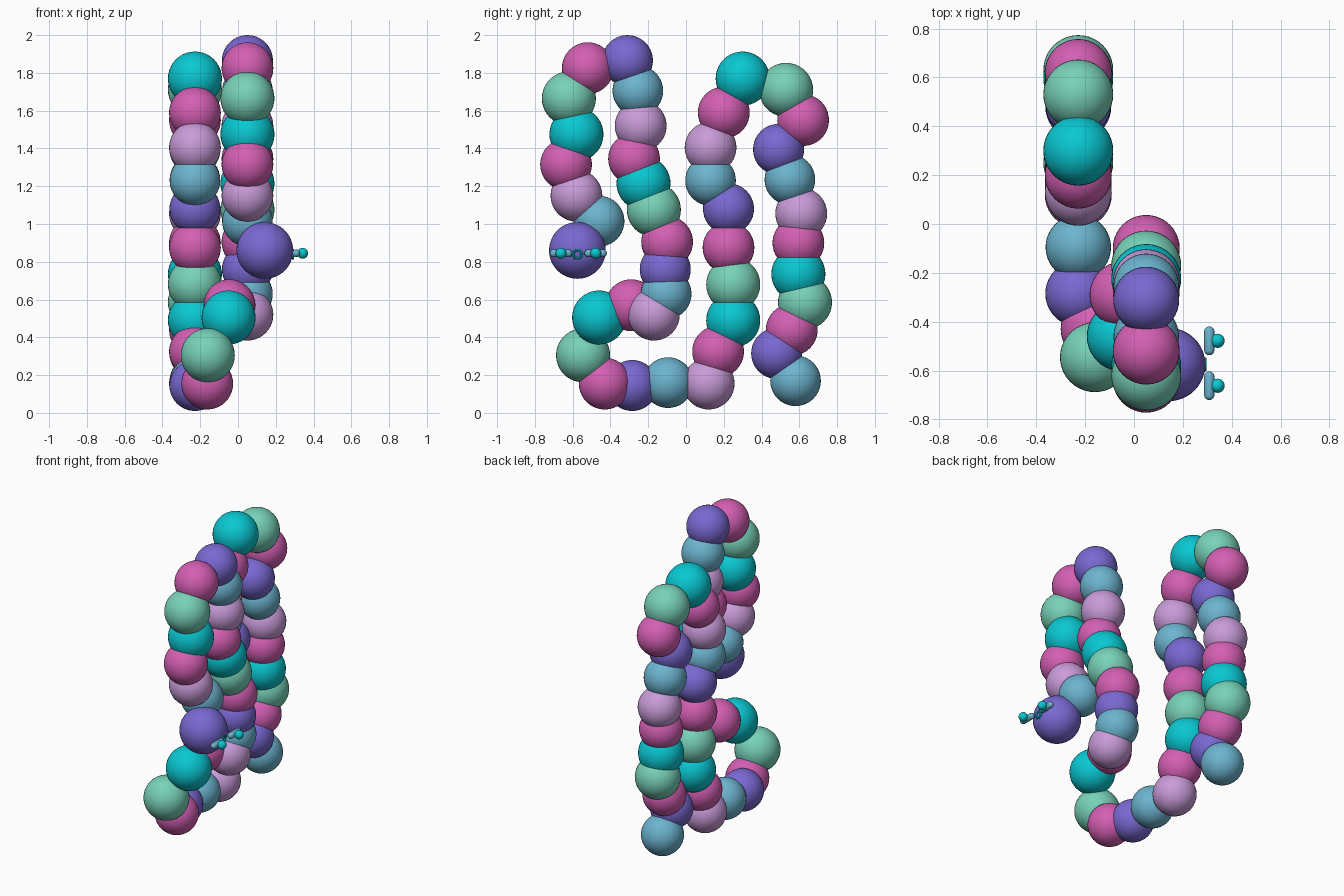
import bpy, bmesh, math
from mathutils import Vector, Matrix

if "Cube" in bpy.data.objects:
    bpy.data.objects.remove(bpy.data.objects["Cube"])


def material(name, hexcode):
    m = bpy.data.materials.new(name)
    rgb = [int(hexcode[i:i + 2], 16) / 255 for i in (0, 2, 4)]
    lin = [c / 12.92 if c <= 0.04045 else ((c + 0.055) / 1.055) ** 2.4 for c in rgb]
    m.diffuse_color = (*lin, 1)
    m.use_nodes = True
    m.node_tree.nodes["Principled BSDF"].inputs["Base Color"].default_value = m.diffuse_color
    return m


MATS = {
    "blue": material("soft blue", "6CB4CF"),
    "purple": material("purple", "7A68D2"),
    "pink": material("pink", "D45FB3"),
    "green": material("mint green", "78D2B8"),
    "teal": material("bright teal", "09C8D2"),
    "lilac": material("lilac", "C99BD9"),
}


def finish(name, bm, colour):
    me = bpy.data.meshes.new(name)
    bm.to_mesh(me)
    bm.free()
    for p in me.polygons:
        p.use_smooth = True
    me.materials.append(MATS[colour])
    ob = bpy.data.objects.new(name, me)
    bpy.context.collection.objects.link(ob)
    return ob


def ball(name, centre, r, colour, seg=40):
    bm = bmesh.new()
    bmesh.ops.create_uvsphere(bm, u_segments=seg, v_segments=seg // 2, radius=r,
                              matrix=Matrix.Translation(centre))
    return finish(name, bm, colour)


def capsule(name, a, b, r, colour):
    # sphere stretched apart at its equator to reach from a to b
    a, b = Vector(a), Vector(b)
    half = (b - a).length / 2
    rot = (b - a).to_track_quat('Z', 'Y').to_matrix().to_4x4()
    bm = bmesh.new()
    bmesh.ops.create_uvsphere(bm, u_segments=16, v_segments=11, radius=r)
    for v in bm.verts:
        v.co.z += half if v.co.z > 0 else -half
    bmesh.ops.transform(bm, matrix=Matrix.Translation((a + b) / 2) @ rot, verts=bm.verts)
    return finish(name, bm, colour)


# Bead chain from tail to neck, as (y, z)
PATH = [
    (.58, .17), (.48, .315), (.56, .44), (.63, .585), (.595, .735), (.595, .90), (.61, 1.055),
    (.55, 1.235), (.49, 1.395), (.62, 1.55), (.53, 1.71), (.30, 1.77), (.20, 1.59), (.13, 1.405),
    (.13, 1.23), (.225, 1.08), (.225, .875), (.25, .68), (.25, .49), (.17, .325), (.12, .155),
    (-.095, .16), (-.285, .145), (-.43, .155), (-.545, .305), (-.46, .505), (-.29, .57), (-.17, .52),
    (-.105, .63), (-.11, .76), (-.10, .905), (-.17, 1.075), (-.225, 1.215), (-.275, 1.345),
    (-.24, 1.52), (-.255, 1.705), (-.31, 1.865), (-.52, 1.825), (-.62, 1.665), (-.58, 1.475),
    (-.635, 1.315), (-.58, 1.15), (-.46, 1.015)]
CYCLE = ["blue", "purple", "pink", "green", "teal", "pink", "lilac"]
RADIUS = {"blue": .134, "purple": .135, "pink": .137, "green": .143, "teal": .143, "lilac": .137}
CROSSOVER = {23: -.163, 24: -.16, 25: -.05, 26: -.045}  # beads stepping between the two strands

for i, (y, z) in enumerate(PATH):
    x = CROSSOVER.get(i, -.228 if i < 23 else .05)
    colour = CYCLE[i % 7]
    ball(f"bead_{i + 1:02d}", (x, y, z), RADIUS[colour], colour)

# Head
HY, HZ = -.575, .86
ball("head", (.142, HY, HZ), .15, "purple", 48)

# Face on the +x side: bar, stalk and eye ball on each side
FY, FZ = -.57, .845
for s, side in ((-1, "left"), (1, "right")):
    y = FY + s * .092
    capsule(f"{side}_eye_bar", (.308, y - .038, FZ), (.308, y + .038, FZ), .021, "blue")
    capsule(f"{side}_eye_stalk", (.305, y, FZ), (.335, y, FZ), .014, "blue")
    ball(f"{side}_eye_ball", (.342, y, FZ), .029, "teal", 24)

# Small ring mouth between the eyes
bpy.ops.mesh.primitive_torus_add(major_radius=.022, minor_radius=.007, major_segments=24,
                                 minor_segments=10, location=(.291, HY, FZ - .005),
                                 rotation=(0, math.pi / 2, 0))
mouth = bpy.context.object
mouth.name = "mouth_ring"
mouth.data.materials.append(MATS["teal"])
bpy.ops.object.shade_smooth_by_angle()
